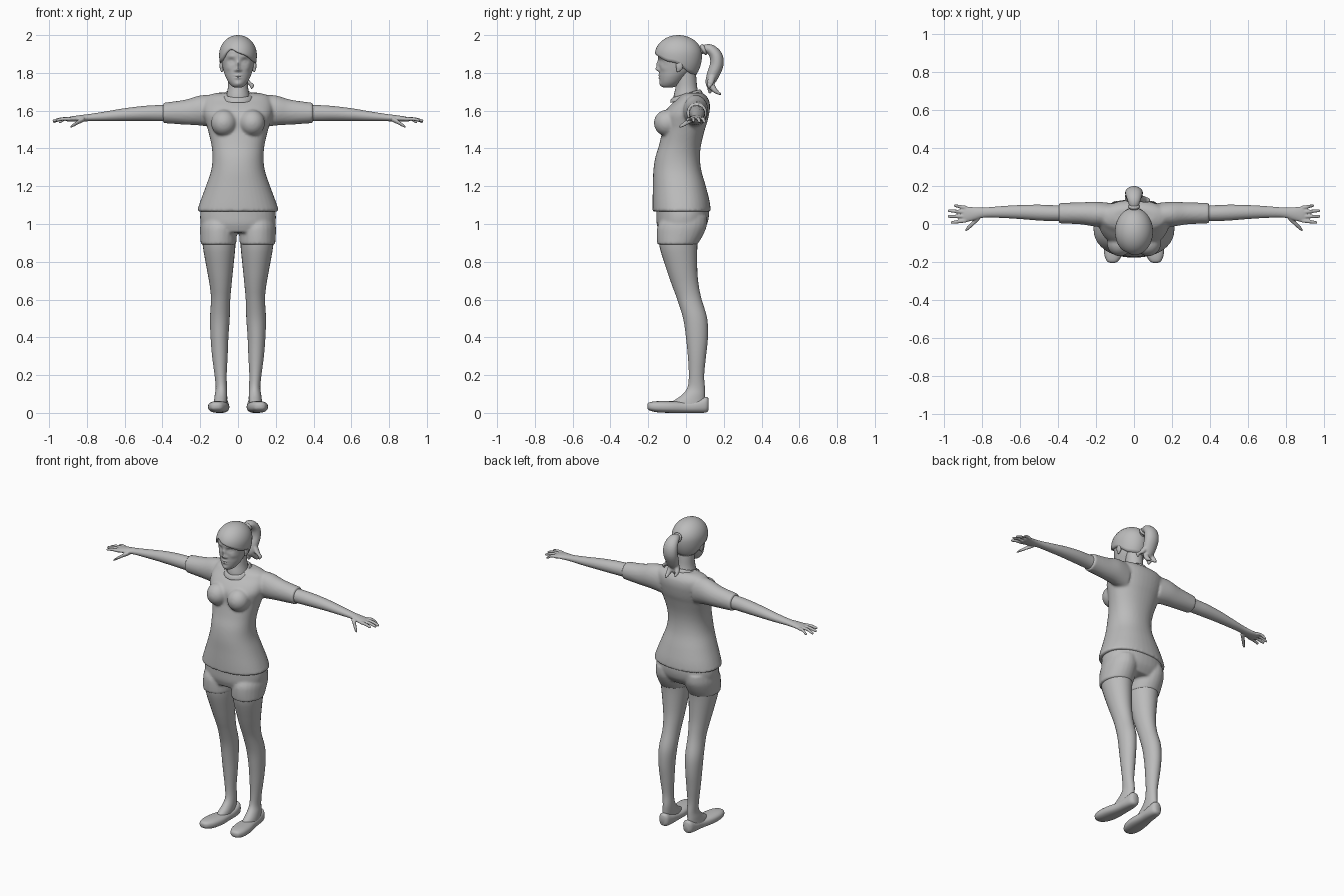
import bpy, bmesh, math
from mathutils import Vector, Matrix

grey = bpy.data.materials.new("plain grey")
grey.diffuse_color = (0.5, 0.5, 0.5, 1)
X, Y, Z = Vector((1, 0, 0)), Vector((0, 1, 0)), Vector((0, 0, 1))


def spline(rows, steps):
    """Smoothly interpolate rows of numbers."""
    out = []
    for i in range(len(rows) - 1):
        a, b, c, d = (rows[max(0, min(len(rows) - 1, j))] for j in (i - 1, i, i + 1, i + 2))
        for s in range(steps):
            t = s / steps
            out.append([q + 0.5 * t * (r - p + t * (2 * p - 5 * q + 4 * r - w + t * (3 * (q - r) + w - p)))
                        for p, q, r, w in zip(a, b, c, d)])
    return out + [list(rows[-1])]


def loft(bm, rows, axis, sides=24, steps=4, power=2.0):
    """Skin over ellipses: rows are (cx, cy, cz, radius_u, radius_v)."""
    rows = spline(rows, steps)
    rings = []
    for i, (cx, cy, cz, ru, rv) in enumerate(rows):
        u, v = {"z": (X, Y), "x": (Y, Z), "y": (X, Z), "path": (X, Z)}[axis]
        if axis == "path":
            a, b = rows[max(i - 1, 0)], rows[min(i + 1, len(rows) - 1)]
            v = X.cross(Vector(b[:3]) - Vector(a[:3])).normalized()
        ring = []
        for k in range(sides):
            c, s = math.cos(math.tau * k / sides), math.sin(math.tau * k / sides)
            c, s = (math.copysign(abs(w) ** (2 / power), w) for w in (c, s))
            ring.append(bm.verts.new(Vector((cx, cy, cz)) + u * c * ru + v * s * rv))
        rings.append(ring)
    for p, q in zip(rings, rings[1:]):
        for k in range(sides):
            bm.faces.new((p[k], p[(k + 1) % sides], q[(k + 1) % sides], q[k]))
    bm.faces.new(rings[0][::-1])
    bm.faces.new(rings[-1])


def column(bm, rows, cx=0, **kw):
    """Upright loft: rows are (z, half width, front y, back y[, centre x])."""
    loft(bm, [(r[4] if len(r) > 4 else cx, (r[2] + r[3]) / 2, r[0], r[1], (r[3] - r[2]) / 2)
              for r in rows], "z", **kw)


def ball(bm, centre, radii):
    bmesh.ops.create_uvsphere(bm, u_segments=24, v_segments=16, radius=1,
                              matrix=Matrix.Translation(centre) @ Matrix.Diagonal((*radii, 1)))


def finish(name, bm, voxel=0, smooth=0, mirror=False):
    bmesh.ops.recalc_face_normals(bm, faces=bm.faces[:])
    me = bpy.data.meshes.new(name)
    bm.to_mesh(me)
    bm.free()
    ob = bpy.data.objects.new(name, me)
    bpy.context.collection.objects.link(ob)
    me.materials.append(grey)
    bpy.ops.object.select_all(action="DESELECT")
    ob.select_set(True)
    bpy.context.view_layer.objects.active = ob
    bpy.ops.object.shade_smooth_by_angle(angle=math.radians(50))
    if voxel:
        m = ob.modifiers.new("blend", "REMESH")
        m.mode, m.voxel_size, m.use_smooth_shade = "VOXEL", voxel, True
        m = ob.modifiers.new("soften", "SMOOTH")
        m.iterations = smooth
    if mirror:
        m = ob.modifiers.new("both sides", "MIRROR")
        m.use_mirror_merge = False
    return ob


# Shirt: trunk, bust and sleeves blended together
bm = bmesh.new()
column(bm, [(1.065, .218, -.177, .132), (1.12, .2, -.177, .125), (1.2, .17, -.175, .105),
            (1.28, .143, -.173, .082), (1.35, .135, -.163, .074), (1.42, .141, -.142, .08),
            (1.5, .16, -.125, .1), (1.54, .172, -.125, .113), (1.58, .183, -.12, .122),
            (1.62, .185, -.092, .127), (1.655, .178, -.055, .122), (1.68, .16, -.03, .105),
            (1.695, .11, 0, .085)], sides=40, power=2.2)
for s in (-1, 1):
    ball(bm, (s * .075, -.1, 1.535), (.068, .07, .07))
    loft(bm, [(s * .12, .05, 1.597, .06, .088), (s * .2, .052, 1.601, .066, .08),
              (s * .28, .056, 1.592, .058, .066), (s * .397, .057, 1.588, .054, .054)], "x")
finish("shirt", bm, .008, 5)

# Collar band, lower at the front
bm = bmesh.new()
rows = [(.07 * math.sin(a), .002 - .072 * math.cos(a), 1.678 - .022 * math.cos(a))
        for a in (math.tau * k / 40 for k in range(40))]
band = []
for x, y, z in rows:
    out = Vector((x, y - .002, 0)).normalized()
    band.append([bm.verts.new(Vector((x, y, z)) + out * o + Z * h)
                 for o, h in ((.014, -.014), (.011, .004), (0, .013), (-.008, .008), (-.004, -.014))])
for k in range(40):
    p, q = band[k], band[(k + 1) % 40]
    for j in range(5):
        bm.faces.new((p[j], q[j], q[(j + 1) % 5], p[(j + 1) % 5]))
finish("collar", bm)

# Shorts
bm = bmesh.new()
column(bm, [(.955, .18, -.14, .08), (1.0, .197, -.155, .112), (1.05, .2, -.157, .122),
            (1.1, .19, -.157, .118)], sides=40, power=2.2)
for s in (-1, 1):
    column(bm, [(.89, .094, -.152, .06), (.94, .097, -.155, .09), (.99, .097, -.15, .11),
                (1.04, .085, -.12, .11)], cx=s * .103)
finish("shorts", bm, .008, 4)

# Legs with the instep flowing into the shoe
bm = bmesh.new()
column(bm, [(.04, .036, -.1, .1, .094), (.065, .035, -.065, .1, .092), (.095, .033, -.022, .1, .09),
            (.135, .03, .008, .1, .088), (.2, .032, .015, .096, .092), (.3, .041, .01, .106, .096),
            (.4, .047, 0, .116, .098), (.5, .052, -.015, .112, .096), (.6, .051, -.046, .083, .092),
            (.67, .057, -.072, .068, .092), (.75, .068, -.1, .06, .095), (.88, .086, -.14, .06, .1),
            (.95, .088, -.14, .07, .1)], sides=28)
finish("leg", bm, mirror=True)

# Flat shoes: rows along the foot
bm = bmesh.new()
loft(bm, [(x, y, (lo + hi) / 2, w, (hi - lo) / 2) for y, x, w, lo, hi in
          [(-.205, .113, .012, .025, .045), (-.193, .113, .032, .013, .056), (-.15, .108, .05, .003, .062),
           (-.08, .1, .054, 0, .062), (0, .092, .043, 0, .06), (.06, .088, .04, 0, .07),
           (.105, .087, .033, .002, .085), (.12, .087, .018, .015, .075)]], "y", sides=28, power=2.5)
finish("shoe", bm, mirror=True)

# Arm and hand
bm = bmesh.new()
loft(bm, [(.33, .057, 1.588, .043, .045), (.42, .057, 1.587, .042, .043), (.5, .06, 1.585, .042, .04),
          (.6, .063, 1.579, .037, .034), (.7, .063, 1.57, .031, .026), (.79, .06, 1.563, .027, .019),
          (.84, .054, 1.559, .034, .017), (.89, .051, 1.555, .042, .013), (.91, .051, 1.553, .038, .008)], "x")
for y0, y1, tip, z1 in ((.086, .097, .95, 1.54), (.063, .07, .98, 1.543),
                        (.04, .04, .982, 1.547), (.018, .008, .965, 1.55)):
    loft(bm, [(.885, y0, 1.556, .011, .01), ((tip + .885) / 2, (y0 + y1) / 2, 1.556, .0095, .0095),
              (tip - .008, y1, z1, .008, .008), (tip, y1, z1, .004, .004)], "x", sides=12)
loft(bm, [(.815, .035, 1.555, .016, .014), (.845, .008, 1.54, .015, .012), (.872, -.018, 1.523, .013, .009),
          (.888, -.032, 1.514, .007, .005)], "x", sides=12)
finish("arm", bm, .004, 4, mirror=True)

# Head, with the features pushed in or out of the face
bm = bmesh.new()
column(bm, [(1.722, .016, -.115, -.075), (1.73, .032, -.13, -.05), (1.75, .05, -.137, -.025),
            (1.78, .066, -.14, .005), (1.81, .076, -.141, .035), (1.84, .083, -.143, .05),
            (1.88, .089, -.148, .064), (1.92, .09, -.148, .068), (1.96, .07, -.125, .045),
            (1.985, .035, -.085, .005)], sides=96, steps=7)
features = [(0, 1.82, -.019, .011, .012), (0, 1.845, -.012, .009, .018), (.014, 1.814, -.006, .007, .007),
            (.036, 1.862, .013, .018, .012), (.036, 1.86, -.007, .011, .007), (.036, 1.888, -.004, .02, .008),
            (0, 1.786, -.006, .018, .006), (0, 1.774, -.006, .015, .006), (0, 1.78, .004, .02, .003),
            (0, 1.742, -.006, .018, .012), (.052, 1.825, -.004, .015, .015)]
for v in bm.verts:
    if v.co.y < -.06:
        v.co.y += sum(a * math.exp(-((abs(v.co.x) - x) / w) ** 2 - ((v.co.z - z) / h) ** 2)
                      for x, z, a, w, h in features)
finish("head", bm)

# Neck and ears
bm = bmesh.new()
column(bm, [(1.62, .075, -.06, .085), (1.67, .064, -.066, .073), (1.72, .054, -.056, .06),
            (1.77, .053, -.05, .055), (1.83, .055, -.04, .05)])
finish("neck", bm)
bm = bmesh.new()
ball(bm, (.087, -.035, 1.838), (.011, .02, .029))
ball(bm, (.085, -.041, 1.815), (.008, .011, .012))
finish("ear", bm, .004, 2, mirror=True)

# Hair cap with a side parting and swept fringe: (angle from front, hairline z)
line = [(-180, 1.79), (-125, 1.8), (-88, 1.85), (-60, 1.87), (-28, 1.925), (0, 1.908),
        (30, 1.888), (60, 1.862), (88, 1.848), (125, 1.8), (180, 1.79)]
line = spline(line, 8)[:-1]
bm = bmesh.new()
rows = []
for deg, z in line:
    phi, mid = math.radians(deg), 1.895
    end = math.acos((z - mid) / (.105 if z > mid else .16))
    col = []
    for i in range(1, 17):
        t = end * i / 16
        r, c = math.sin(t), math.cos(t)
        col.append(bm.verts.new((.1 * r * math.sin(phi), -.04 - .125 * r * math.cos(phi),
                                 mid + c * (.105 if c > 0 else .16))))
    rows.append(col)
top = bm.verts.new((0, -.04, 2))
for p, q in zip(rows, rows[1:] + rows[:1]):
    bm.faces.new((top, p[0], q[0]))
    for i in range(15):
        bm.faces.new((p[i], p[i + 1], q[i + 1], q[i]))
hair = finish("hair", bm)
m = hair.modifiers.new("thickness", "SOLIDIFY")
m.thickness, m.offset = .018, -1

# Ponytail with curled ends, and its tie
bm = bmesh.new()
loft(bm, [(0, .07, 1.91, .02, .018), (0, .095, 1.925, .025, .022), (0, .128, 1.925, .036, .027),
          (0, .158, 1.892, .045, .034), (0, .163, 1.845, .047, .036), (0, .143, 1.79, .043, .033),
          (0, .127, 1.745, .03, .024), (0, .135, 1.715, .012, .012)], "path")
for x, y, z in ((.022, .187, 1.685), (-.035, .165, 1.7), (.072, .12, 1.715), (-.01, .125, 1.69)):
    loft(bm, [(x * .3, .14, 1.79, .02, .02), (x * .7, .13, 1.75, .018, .018),
              (x, .13 + (y - .13) * .4, z + .022, .015, .014), (x, y, z, .005, .005)], "path", sides=12)
finish("ponytail", bm, .005, 4)
bm = bmesh.new()
loft(bm, [(0, .083, 1.917, .02, .018), (0, .09, 1.921, .031, .029), (0, .099, 1.925, .031, .029),
          (0, .106, 1.928, .02, .018)], "path")
finish("hair_tie", bm)
